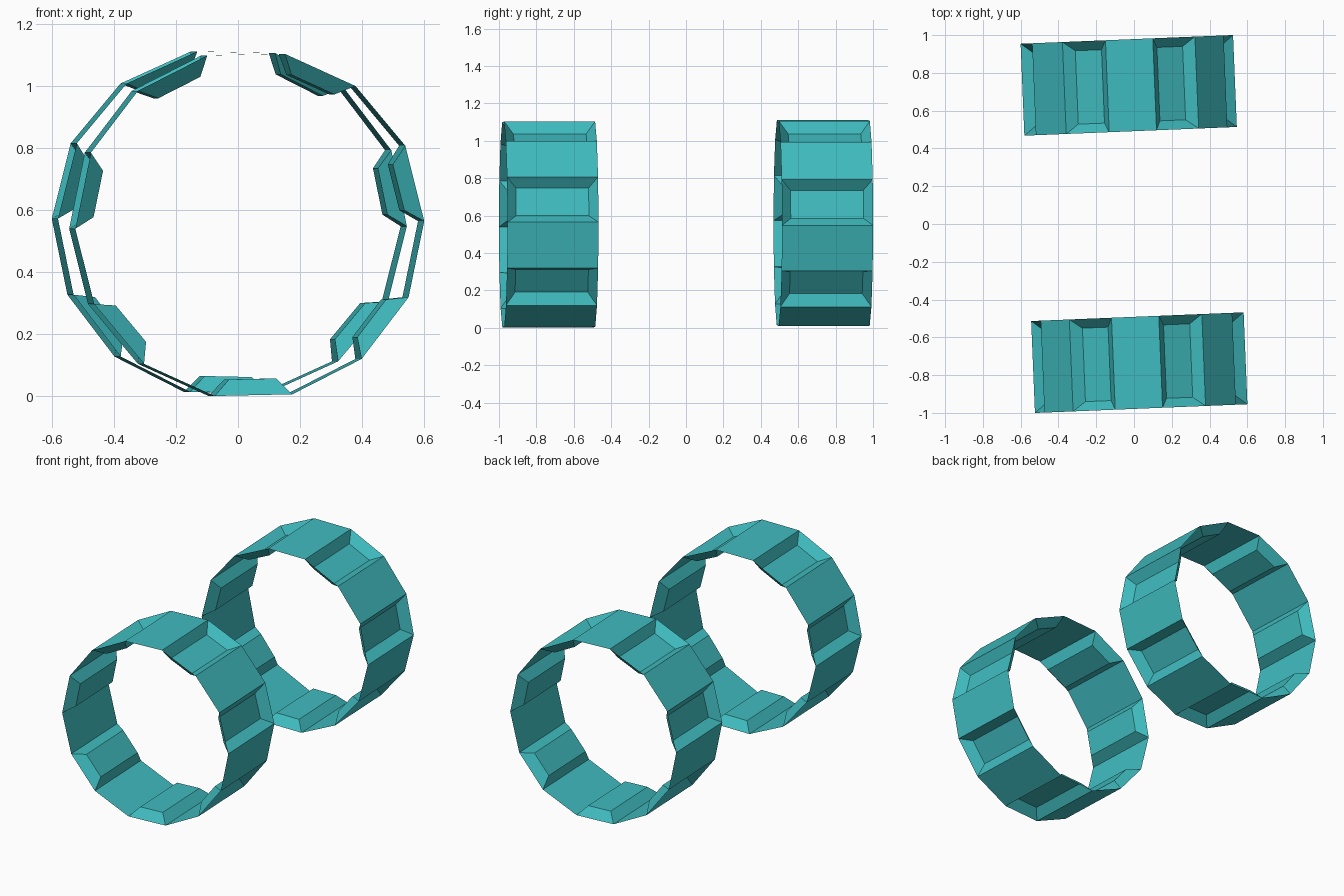
import bpy, bmesh
from math import pi, sin, cos
from mathutils import Matrix

if "Cube" in bpy.data.objects:
    bpy.data.objects.remove(bpy.data.objects["Cube"])

SIDES, RADIUS, WIDTH = 14, 0.563, 0.487
INSET, DEPTH = 0.049, 0.052

teal = bpy.data.materials.new("teal")
teal.diffuse_color = (0.05, 0.50, 0.52, 1)
teal.use_nodes = True
teal.node_tree.nodes["Principled BSDF"].inputs["Base Color"].default_value = teal.diffuse_color


def ring_mesh():
    """Open 14-sided band with a tapered pocket sunk into every other facet."""
    bm = bmesh.new()
    pairs = []
    for i in range(SIDES):
        a = 2 * pi * i / SIDES
        x, z = RADIUS * cos(a), RADIUS * sin(a)
        pairs.append([bm.verts.new((x, s * WIDTH / 2, z)) for s in (-1, 1)])
    pockets = []
    for i in range(SIDES):
        a, b = pairs[i], pairs[(i + 1) % SIDES]
        f = bm.faces.new((a[0], a[1], b[1], b[0]))
        f.normal_update()
        if f.normal.dot(f.calc_center_median()) < 0:
            f.normal_flip()
        if i % 2 == 0:
            pockets.append(f)
    bm.normal_update()
    # sunken tread pockets
    bmesh.ops.inset_individual(bm, faces=pockets, thickness=INSET,
                               depth=-DEPTH, use_even_offset=True)
    me = bpy.data.meshes.new("ring")
    bm.to_mesh(me)
    bm.free()
    me.materials.append(teal)
    return me


# two rings, the rear one turned half round, each slightly yawed and rolled
mesh = ring_mesh()
for name, cx, cy, cz, turn in (("front_ring", 0.028, -0.734, 0.552, 0),
                               ("rear_ring", -0.028, 0.734, 0.560, pi)):
    ob = bpy.data.objects.new(name, mesh)
    bpy.context.collection.objects.link(ob)
    ob.matrix_world = (Matrix.Translation((cx, cy, cz))
                       @ Matrix.Rotation(0.041 + turn, 4, 'Z')
                       @ Matrix.Rotation(-0.022, 4, 'Y'))
